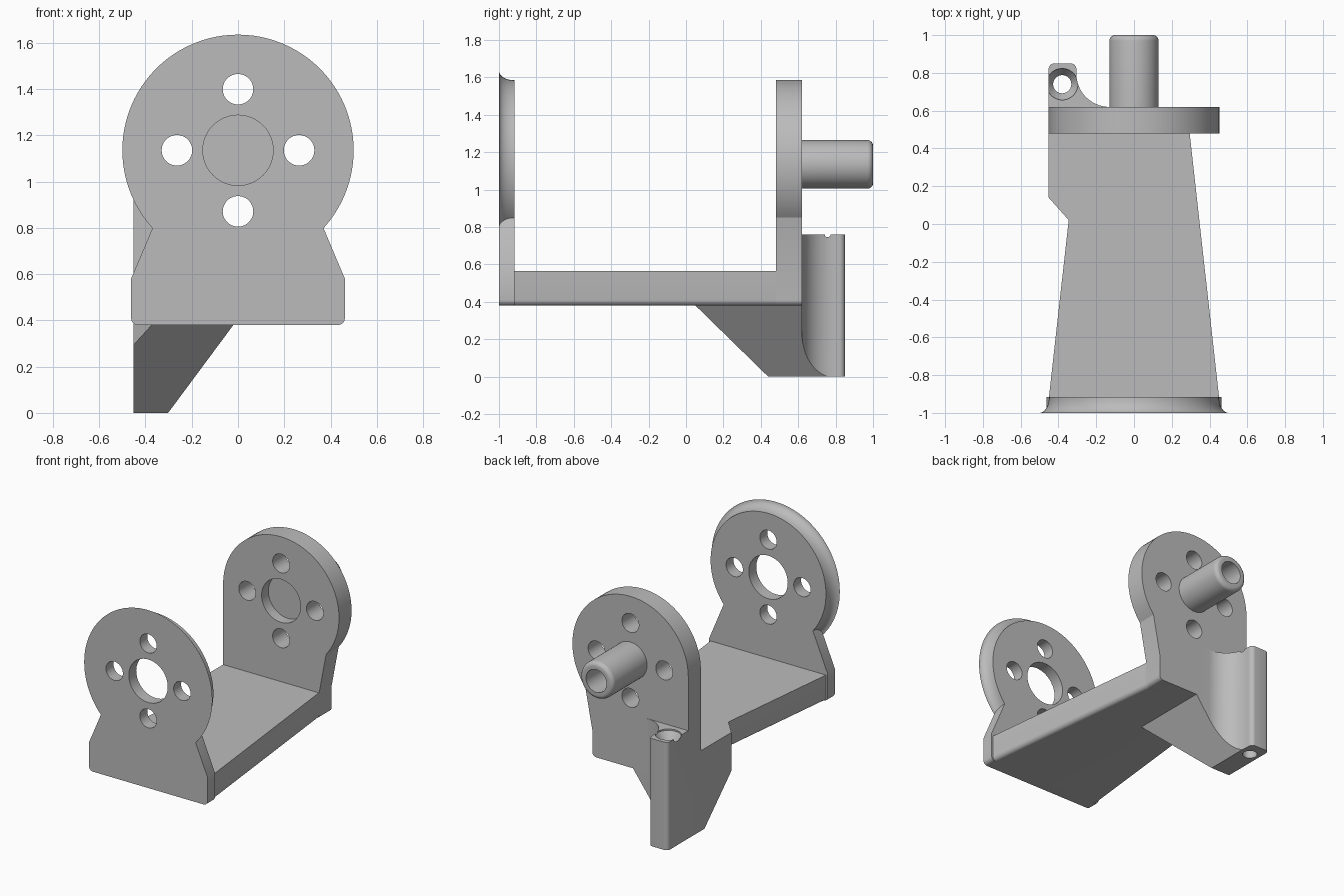
import bpy, bmesh
from math import sin, cos, pi, radians
from mathutils import Matrix

if "Cube" in bpy.data.objects:
    bpy.data.objects.remove(bpy.data.objects["Cube"], do_unlink=True)

GREY = (0.5, 0.5, 0.5, 1)
grey = bpy.data.materials.new("plain grey")
grey.use_nodes = True
grey.diffuse_color = GREY
grey.node_tree.nodes["Principled BSDF"].inputs["Base Color"].default_value = GREY

AXLE_Z = 1.135                  # height of the shared axle line
FRONT, FRONT_IN = -1.0, -0.917  # front plate faces
BACK_IN, BACK = 0.48, 0.62      # back plate faces
FLOOR, DECK = 0.38, 0.565       # underside and top of the base


def arc(cx, cy, r, start, end, n):
    angles = [radians(start + (end - start) * i / n) for i in range(n + 1)]
    return [(cx + r * cos(a), cy + r * sin(a)) for a in angles]


def to_object(bm, name):
    bmesh.ops.recalc_face_normals(bm, faces=bm.faces)
    mesh = bpy.data.meshes.new(name)
    bm.to_mesh(mesh)
    bm.free()
    mesh.materials.append(grey)
    obj = bpy.data.objects.new(name, mesh)
    bpy.context.collection.objects.link(obj)
    return obj


def prism(name, outline, axis, a, b, rounded=None, radius=0.03):
    """Extrude an outline along an axis, rounding the edges the rule picks."""
    place = {"x": lambda u, v, w: (w, u, v),
             "y": lambda u, v, w: (u, w, v),
             "z": lambda u, v, w: (u, v, w)}[axis]
    bm = bmesh.new()
    low = [bm.verts.new(place(u, v, a)) for u, v in outline]
    high = [bm.verts.new(place(u, v, b)) for u, v in outline]
    bm.faces.new(low)
    bm.faces.new(high[::-1])
    for i in range(len(low)):
        j = (i + 1) % len(low)
        bm.faces.new((low[i], high[i], high[j], low[j]))
    bmesh.ops.recalc_face_normals(bm, faces=bm.faces)
    if rounded:
        picked = [e for e in bm.edges
                  if rounded((e.verts[0].co + e.verts[1].co) / 2,
                             e.verts[1].co - e.verts[0].co)]
        bmesh.ops.bevel(bm, geom=picked, offset=radius, segments=6,
                        profile=0.5, affect="EDGES")
    return to_object(bm, name)


def lathe(name, profile, centre=(0, 0, AXLE_Z), along_y=True, steps=96):
    """Turn a (radius, distance) profile around the y or z axis."""
    bm = bmesh.new()
    verts = [bm.verts.new((r, 0, d)) for r, d in profile]
    edges = [bm.edges.new(pair) for pair in zip(verts, verts[1:])]
    bmesh.ops.spin(bm, geom=verts + edges, cent=(0, 0, 0), axis=(0, 0, 1),
                   angle=2 * pi, steps=steps)
    bmesh.ops.remove_doubles(bm, verts=bm.verts, dist=0.0001)
    turn = Matrix.Rotation(-pi / 2, 4, "X") if along_y else Matrix.Identity(4)
    bm.transform(Matrix.Translation(centre) @ turn)
    return to_object(bm, name)


def rod(name, r, a, b, centre=(0, 0, AXLE_Z), along_y=True):
    return lathe(name, [(0, a), (r, a), (r, b), (0, b)], centre, along_y, 48)


def combine(obj, other, operation):
    other.hide_render = True
    mod = obj.modifiers.new(operation.lower(), "BOOLEAN")
    mod.operation = operation
    mod.solver = "EXACT"
    mod.object = other
    bpy.context.view_layer.objects.active = obj
    bpy.ops.object.modifier_apply(modifier=mod.name)


# Front plate: flared disc on a splayed foot
flare = [(0.45 + 0.05 * (1 - sin(t * pi / 16)), FRONT + (FRONT_IN - FRONT) * (1 - cos(t * pi / 16)))
         for t in range(9)]
front_plate = lathe("front_plate", [(0, FRONT)] + flare + [(0, FRONT_IN)])
side = [(0.462, FLOOR), (0.462, 0.58), (0.348, 0.85), (0.30, 0.96)]
foot = prism("foot", side + [(-x, z) for x, z in reversed(side)], "y", FRONT, FRONT_IN,
             lambda m, d: abs(d.y) > 0.05 and m.z < FLOOR + 0.01)
combine(front_plate, foot, "UNION")

# Back plate: round top, straight on one side and necked on the other
back_outline = arc(0, AXLE_Z, 0.452, -39, 180, 60) + [(-0.452, FLOOR), (0.297, FLOOR), (0.297, DECK)]
back_plate = prism("back_plate", back_outline, "y", BACK_IN, BACK,
                   lambda m, d: abs(d.y) > 0.1 and m.z < FLOOR + 0.01 and m.x > 0)

# Base: tapered bar with rounded lower side edges
base = prism("base", [(-0.455, -0.96), (0.455, -0.96), (0.287, 0.55), (-0.287, 0.55)],
             "z", FLOOR, DECK,
             lambda m, d: abs(d.y) > 0.5 and m.z < FLOOR + 0.01)

# Bracket: plan, side and front outlines intersected
plan = [(-0.452, 0.14), (-0.345, 0.02), (-0.02, 0.02), (-0.02, BACK)]
plan += arc(-0.13, BACK + 0.175, 0.175, 270, 180, 16) + [(-0.305, 0.85), (-0.452, 0.85)]
bracket = prism("bracket", plan, "z", -0.1, 0.9,
                lambda m, d: abs(d.z) > 0.5 and m.y > 0.84)
combine(bracket, prism("side_cut", [(0, DECK), (0, 0.43), (0.44, 0), (0.9, 0), (0.9, 0.76),
                                    (0.55, 0.76), (0.55, DECK)], "x", -0.6, 0.2), "INTERSECT")
combine(bracket, prism("front_cut", [(-0.6, -0.05), (-0.34, -0.05), (-0.302, 0), (-0.02, FLOOR),
                                     (0.1, 0.55), (0.1, 0.95), (-0.6, 0.95)], "y", -0.1, 1), "INTERSECT")

# Screw hole with countersink through the bracket
screw = lathe("screw_hole", [(0, -0.1), (0.048, -0.1), (0.048, 0.70), (0.083, 0.75),
                             (0.083, 0.8), (0, 0.8)], (-0.38, 0.74, 0), False, 48)
combine(bracket, screw, "DIFFERENCE")

# Axle peg: rounded end and blind bore
peg_profile = [(0, 0.59), (0.13, 0.59)] + arc(0.10, 0.97, 0.03, 0, 90, 6)
peg = lathe("axle_peg", peg_profile + [(0.08, 1), (0.08, 0.7), (0, 0.7)], steps=64)

# Holes in both plates
cutters = [foot, screw, bpy.data.objects["side_cut"], bpy.data.objects["front_cut"]]
for i in range(4):
    a = i * pi / 2
    hole = rod("bolt_hole", 0.066, -1.1, 0.8, (0.264 * cos(a), 0, AXLE_Z + 0.264 * sin(a)))
    cutters.append(hole)
    combine(front_plate, hole, "DIFFERENCE")
    combine(back_plate, hole, "DIFFERENCE")
bore = rod("centre_bore", 0.152, -1.1, 0.555)
cutters.append(bore)
combine(front_plate, bore, "DIFFERENCE")
combine(back_plate, bore, "DIFFERENCE")
for cutter in cutters:
    bpy.data.objects.remove(cutter, do_unlink=True)

# Smooth curved faces, keep hard edges
bpy.ops.object.select_all(action="DESELECT")
for part in (front_plate, back_plate, base, bracket, peg):
    part.select_set(True)
    bpy.context.view_layer.objects.active = part
bpy.ops.object.shade_smooth_by_angle(angle=radians(25))
